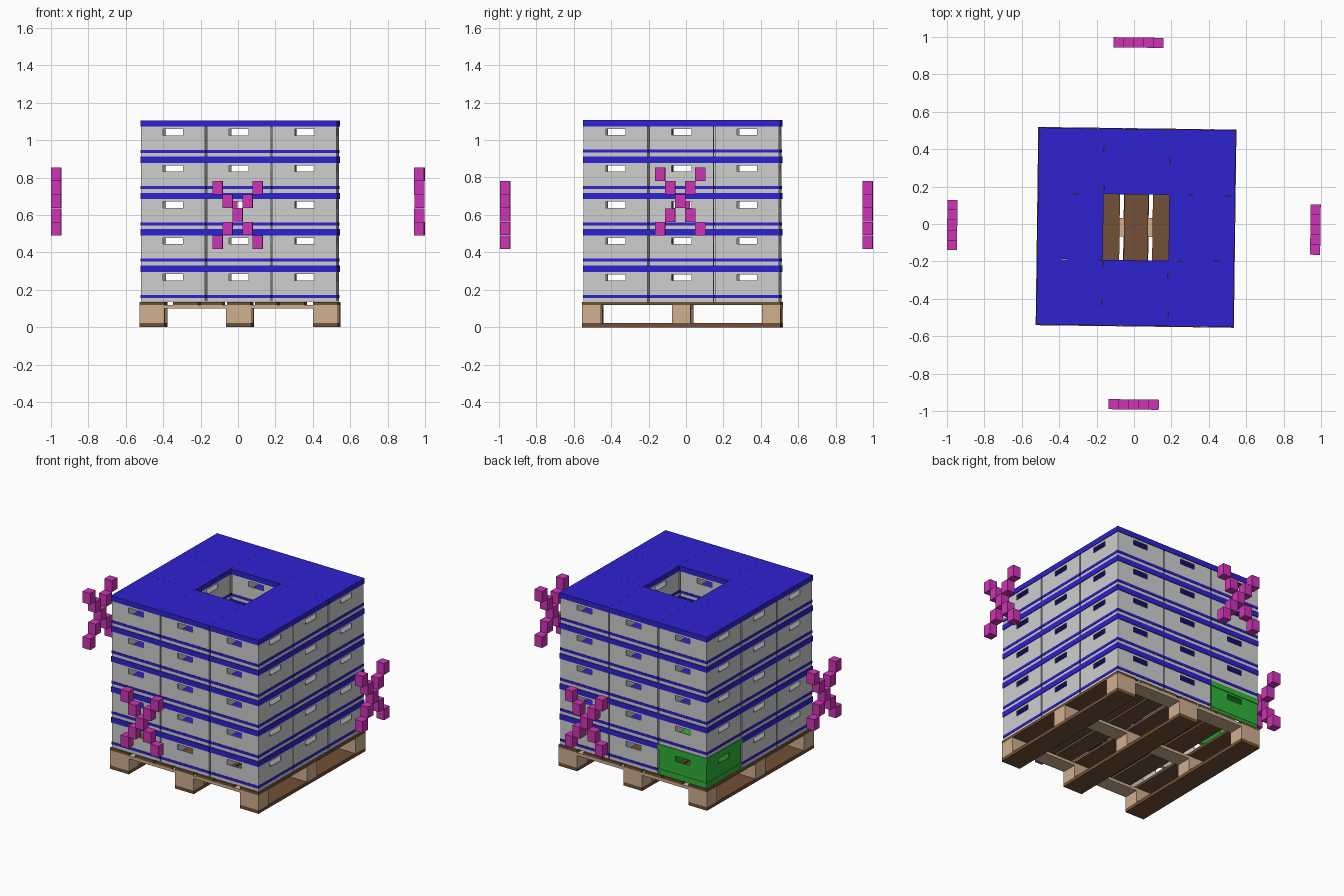
import bpy, bmesh, math
from mathutils import Matrix, Vector

if "Cube" in bpy.data.objects:
    bpy.data.objects.remove(bpy.data.objects["Cube"])

# Whole load sits slightly turned and off centre
BASE = Matrix.Translation((0.011, -0.018, 0)) @ Matrix.Rotation(math.radians(-0.75), 4, 'Z')


def material(name, rgb):
    m = bpy.data.materials.new(name)
    m.diffuse_color = (*rgb, 1)
    m.use_nodes = True
    m.node_tree.nodes["Principled BSDF"].inputs["Base Color"].default_value = m.diffuse_color
    return m


GREY = material("grey plastic", (0.62, 0.62, 0.62))
BLUE = material("blue plastic", (0.027, 0.016, 0.64))
GREEN = material("green plastic", (0.03, 0.44, 0.04))
PINK = material("magenta", (0.62, 0.035, 0.47))
TAN = material("light wood", (0.62, 0.43, 0.28))
BROWN = material("brown wood", (0.17, 0.08, 0.037))


def make_mesh(name, boxes, mats):
    """boxes: (x0, x1, y0, y1, z0, z1, material index)"""
    bm = bmesh.new()
    for x0, x1, y0, y1, z0, z1, mi in boxes:
        mat = Matrix.Translation(((x0 + x1) / 2, (y0 + y1) / 2, (z0 + z1) / 2)) \
            @ Matrix.Diagonal((x1 - x0, y1 - y0, z1 - z0, 1))
        verts = bmesh.ops.create_cube(bm, size=1, matrix=mat)["verts"]
        for f in {f for v in verts for f in v.link_faces}:
            f.material_index = mi
    me = bpy.data.meshes.new(name)
    bm.to_mesh(me)
    bm.free()
    for m in mats:
        me.materials.append(m)
    return me


def place(name, me, loc=(0, 0, 0)):
    ob = bpy.data.objects.new(name, me)
    ob.matrix_world = BASE @ Matrix.Translation(loc)
    bpy.context.collection.objects.link(ob)
    return ob


# ---------- pallet ----------
E = 0.53            # half size
BX, BY = 0.067, 0.05   # half sizes of the blocks
cols = (-E + BX, 0, E - BX)
rows = (-E + BY, 0, E - BY)
boards = [(x - BX, x + BX, -E, E, 0, 0.022, 0) for x in cols]
boards += [(x - w, x + w, -E, E, 0.118, 0.135, 0)
           for x, w in ((-0.463, 0.067), (-0.285, 0.066), (-0.146, 0.058), (0, 0.064),
                        (0.146, 0.058), (0.285, 0.066), (0.463, 0.067))]
place("pallet_boards", make_mesh("pallet_boards", boards, [BROWN]))
place("pallet_blocks", make_mesh(
    "pallet_blocks",
    [(x - BX, x + BX, y - BY, y + BY, 0.022, 0.1, 0) for x in cols for y in rows], [TAN]))
place("pallet_stringers", make_mesh(
    "pallet_stringers", [(-E, E, y - BY, y + BY, 0.1, 0.118, 0) for y in rows], [TAN]))

# ---------- crates ----------
PITCH, LAYER, Z0 = 0.351, 0.194, 0.136
T = 0.006           # wall thickness


def ring(h, t, z0, z1, mi):
    """Four strips forming a square frame."""
    return [(-h, h, -h, -h + t, z0, z1, mi), (-h, h, h - t, h, z0, z1, mi),
            (-h, -h + t, -h + t, h - t, z0, z1, mi), (h - t, h, -h + t, h - t, z0, z1, mi)]


def crate_boxes():
    h, g, za, zb, zt = 0.171, 0.053, 0.114, 0.147, 0.16
    boxes = ring(h, T, 0, za, 0) + ring(h, T, zb, zt, 0)
    for s in (-1, 1):            # walls beside the hand holes
        a, b = sorted((s * h, s * (h - T)))
        for u in (-1, 1):
            c, d = sorted((u * g, u * h))
            boxes.append((c, d, a, b, za, zb, 0))
            c, d = sorted((u * g, u * (h - T)))
            boxes.append((a, b, c, d, za, zb, 0))
    boxes += ring(0.1735, 0.0025, 0.02, 0.036, 1)                      # low rim
    boxes.append((-0.1753, 0.1753, -0.1753, 0.1753, zt, LAYER - 0.0005, 1))  # lid
    return boxes


crate_mesh = make_mesh("crate", crate_boxes(), [GREY, BLUE])
green_mesh = make_mesh("green_crate", crate_boxes(), [GREEN, GREEN])
for k in range(5):
    for i in (-1, 0, 1):
        for j in (-1, 0, 1):
            if i == 0 and j == 0:
                continue         # open shaft in the middle
            green = (i, j, k) == (-1, 1, 0)
            place("green_crate" if green else "crate",
                  green_mesh if green else crate_mesh,
                  (i * PITCH, j * PITCH, Z0 + k * LAYER))

# ---------- floating side markers: plain checker clusters of small blocks ----------
def marker(name, centre, axis):
    boxes = []
    for a in range(-2, 3):
        for b in range(-2, 3):
            if (a % 2) != (b % 2) or (a % 2 == 0 and b % 2 == 0 and abs(a) + abs(b) == 2):
                continue
            p = Vector((0, 0, b * 0.0725))
            p[axis] = a * 0.0535
            boxes.append((p.x - 0.027, p.x + 0.027, p.y - 0.027, p.y + 0.027,
                          p.z - 0.036, p.z + 0.036, 0))
    place(name, make_mesh(name, boxes, [PINK]), centre)


marker("front_marker", (0, -0.947, 0.6), 0)
marker("back_marker", (0, 0.988, 0.6), 0)
marker("left_marker", (-0.983, 0, 0.672), 1)
marker("right_marker", (0.959, 0, 0.672), 1)
